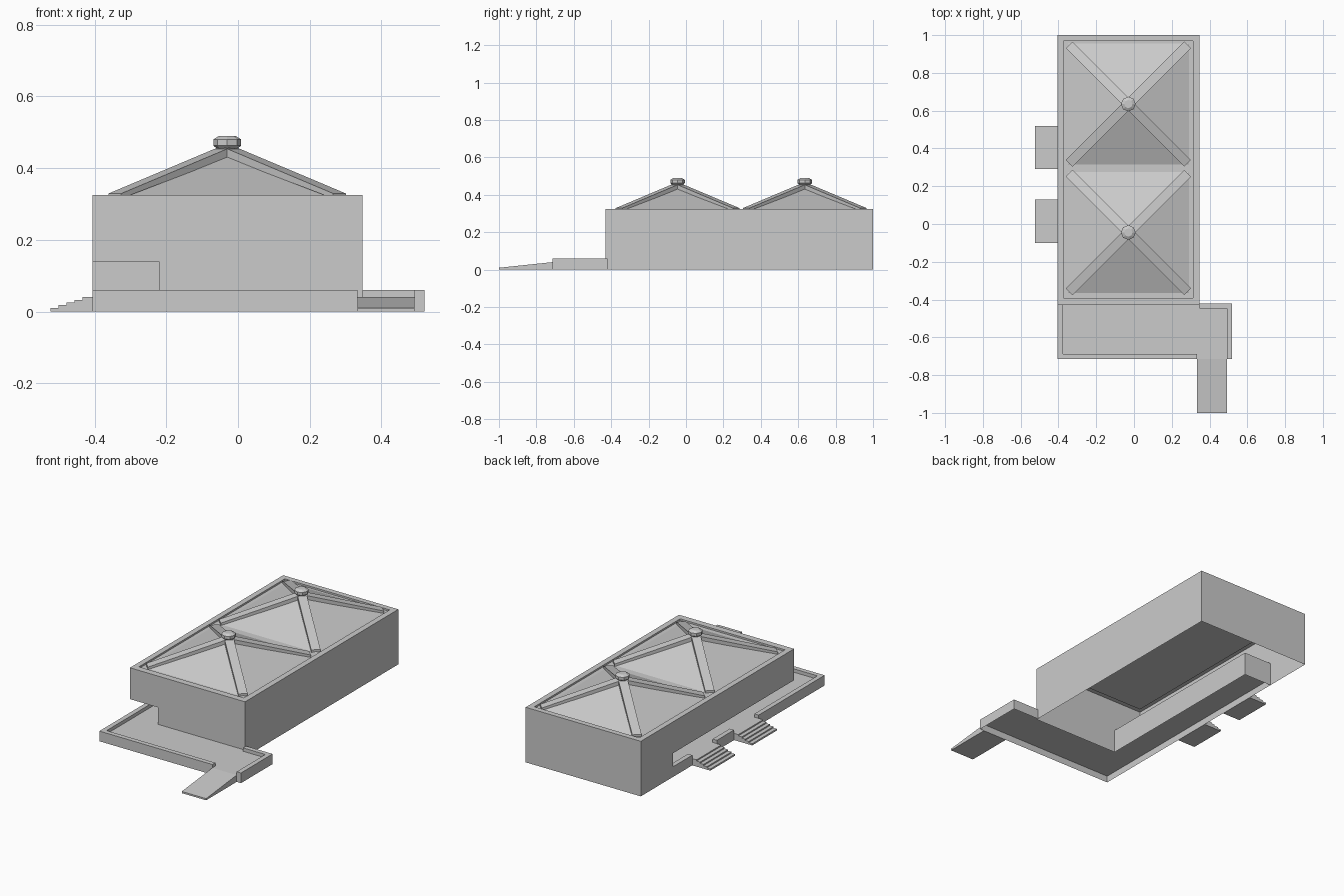
import bpy, bmesh
from math import cos, sin, pi, sqrt

if "Cube" in bpy.data.objects:
    bpy.data.objects.remove(bpy.data.objects["Cube"])

XL, XR, YF, YB, TOP = -0.405, 0.347, -0.43, 1.0, 0.325
RX, RY, RH = -0.22, 0.70, 0.14          # left recess under the overhang
DECK, RAIL, T = 0.04, 0.06, 0.028       # terrace heights and parapet thickness
DX, DY, DB = 0.52, -0.715, -0.42        # terrace right, front, back edges
CX = -0.03                              # roof peak line


def finish(name, bm):
    bmesh.ops.remove_doubles(bm, verts=bm.verts, dist=1e-5)
    bmesh.ops.recalc_face_normals(bm, faces=bm.faces)
    me = bpy.data.meshes.new(name)
    bm.to_mesh(me)
    bm.free()
    ob = bpy.data.objects.new(name, me)
    bpy.context.collection.objects.link(ob)
    return ob


def face(bm, pts):
    return bm.faces.new([bm.verts.new(p) for p in pts])


def bridge(bm, a, za, b, zb, closed=True):
    n = len(a)
    for i in range(n if closed else n - 1):
        j = (i + 1) % n
        face(bm, [(*a[i], za), (*a[j], za), (*b[j], zb), (*b[i], zb)])


def flat(bm, loop, z):
    face(bm, [(*p, z) for p in loop])


def rect(x0, x1, y0, y1):
    return [(x0, y0), (x1, y0), (x1, y1), (x0, y1)]


def box(name, x0, x1, y0, y1, z0, z1):
    bm = bmesh.new()
    r = rect(x0, x1, y0, y1)
    flat(bm, r, z0)
    flat(bm, r, z1)
    bridge(bm, r, z0, r, z1)
    return finish(name, bm)


def sweep(name, profile, place, w0, w1):
    """Extrude a 2D profile between two widths; place maps (u, z, w) to a point."""
    bm = bmesh.new()
    a = [place(u, z, w0) for u, z in profile]
    b = [place(u, z, w1) for u, z in profile]
    face(bm, a)
    face(bm, b)
    for i in range(len(a)):
        j = (i + 1) % len(a)
        face(bm, [a[i], a[j], b[j], b[i]])
    return finish(name, bm)


# Building shell: hollow walls, overhang, roof rim and shallow roof pan
bm = bmesh.new()
outer = rect(XL, XR, YF, YB)
inner = rect(-0.372, 0.313, -0.392, 0.968)
foot = [(RX, YF), (XR, YF), (XR, YB), (XL, YB), (XL, RY), (RX, RY)]
bridge(bm, foot, 0, foot, RH)
flat(bm, rect(XL, RX, YF, RY), RH)
bridge(bm, outer, RH, outer, TOP)
bridge(bm, outer, TOP, inner, TOP)
bridge(bm, inner, TOP, inner, 0.315)
flat(bm, inner, 0.315)
finish("building_shell", bm)

# Two pyramid roofs with hip beams and caps
for n, cy in enumerate((-0.045, 0.635), 1):
    bm = bmesh.new()
    base = rect(CX - 0.32, CX + 0.32, cy - 0.32, cy + 0.32)
    for i in range(4):
        face(bm, [(*base[i], 0.315), (*base[(i + 1) % 4], 0.315), (CX, cy, 0.445)])
    finish(f"pyramid_roof_{n}", bm)

    R = 0.443
    for k in range(4):
        c, s = cos(pi / 4 + k * pi / 2), sin(pi / 4 + k * pi / 2)
        sweep(f"hip_beam_{n}_{k + 1}", [(0, 0.435), (R, 0.315), (R, 0.329), (0, 0.461)],
              lambda u, z, w: (CX + u * c - w * s, cy + u * s + w * c, z), -0.025, 0.025)

    bm = bmesh.new()
    rings = [([(CX + r * cos(i * pi / 4), cy + r * sin(i * pi / 4)) for i in range(8)], z)
             for r, z in ((0.03, 0.455), (0.039, 0.463), (0.039, 0.48), (0.022, 0.49))]
    for (a, za), (b, zb) in zip(rings, rings[1:]):
        bridge(bm, a, za, b, zb)
    flat(bm, *rings[0])
    flat(bm, *rings[-1])
    finish(f"roof_cap_{n}", bm)

# Terrace: L-shaped floor with an open underside
bm = bmesh.new()
flat(bm, [(XL, RY), (XL, DY), (DX, DY), (DX, DB), (XR, DB), (XR, YF), (RX, YF), (RX, RY)], DECK)
edge = [(XL, RY), (XL, DY), (DX, DY), (DX, DB), (XR, DB)]
bridge(bm, edge, 0, edge, DECK, closed=False)
finish("terrace_floor", bm)

# Parapets, broken by the stairs and the ramp
STAIRS = ((-0.10, 0.13), (0.29, 0.52))
for i, (y0, y1) in enumerate(((DY, -0.10), (0.13, 0.29), (0.52, RY)), 1):
    box(f"left_parapet_{i}", XL, XL + T, y0, y1, DECK, RAIL)
box("front_parapet", XL + T, 0.333, DY, DY + T, DECK, RAIL)
box("right_parapet", DX - T, DX, DY, DB, DECK, RAIL)
box("back_parapet", XR, DX - T, DB - T, DB, DECK, RAIL)

# Side stairs: five low treads
profile = [(XL, 0), (-0.523, 0)]
for i in range(5):
    z = 0.01 + i * 0.0075
    profile += [(-0.523 + i * 0.0225, z), (XL if i == 4 else -0.5005 + i * 0.0225, z)]
for i, (y0, y1) in enumerate(STAIRS, 1):
    sweep(f"side_stairs_{i}", profile, lambda u, z, w: (u, w, z), y0, y1)

# Front ramp
sweep("front_ramp", [(-1, 0), (DY, 0), (DY, DECK), (-1, 0.01)],
      lambda u, z, w: (w, u, z), 0.333, DX - T)
